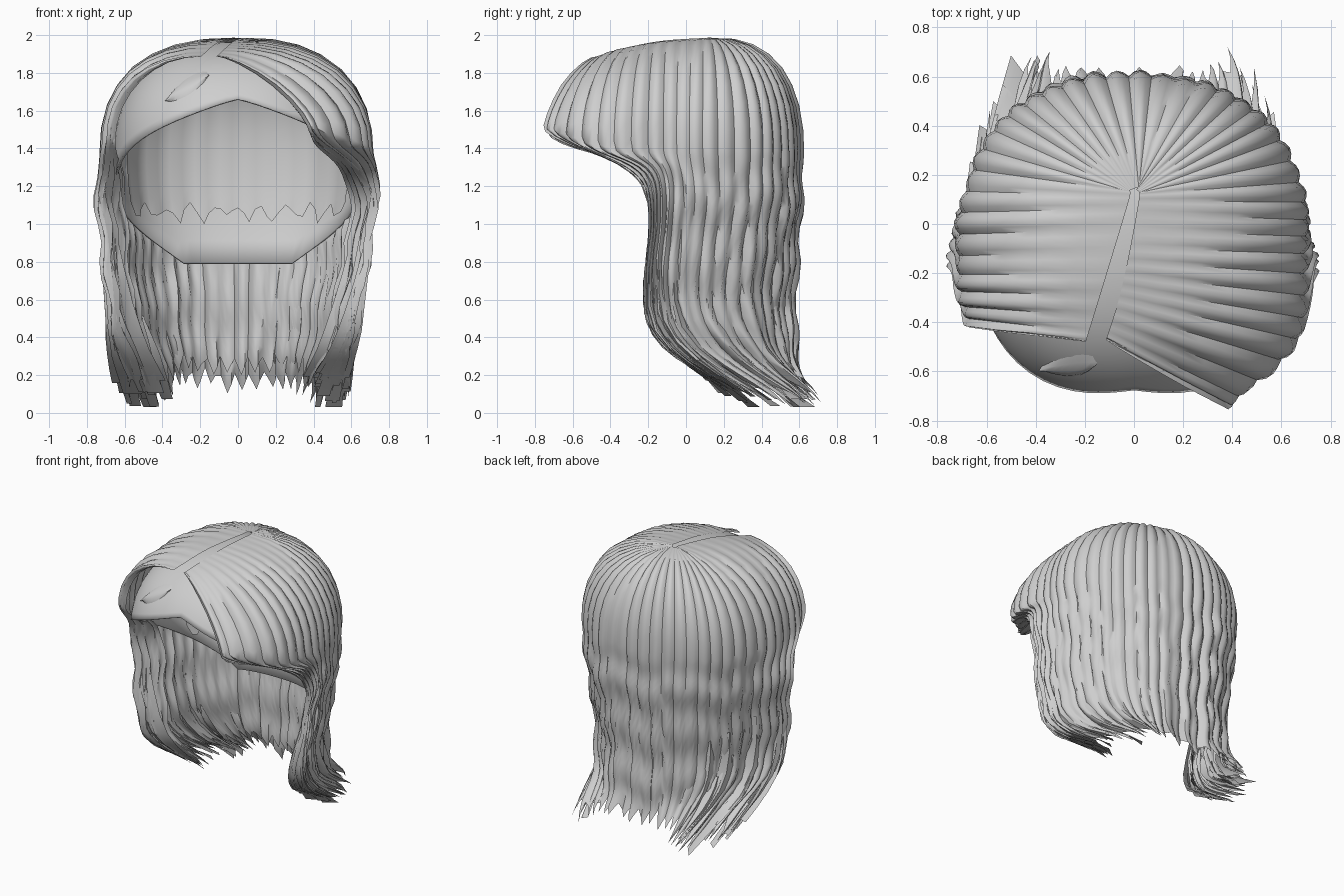
import bpy, bmesh, math, random
from mathutils import Vector as V

if "Cube" in bpy.data.objects:
    bpy.data.objects.remove(bpy.data.objects["Cube"])

random.seed(4)
mat = bpy.data.materials.new("light_grey")
mat.diffuse_color = (0.62, 0.62, 0.62, 1)
mat.use_nodes = True
mat.node_tree.nodes["Principled BSDF"].inputs["Base Color"].default_value = mat.diffuse_color


def strand(root, wide, mid, tip, bulge=.9):
    return V((*root, 0)), V(wide), V(mid), V(tip), bulge


def mirrored(g):
    return tuple(V((-p.x, p.y, p.z)) for p in g[:4]) + g[4:]


def folded(g):
    """Inner return of a front curtain edge."""
    root, wide, mid, tip, bulge = g
    return (root, wide * .97, V((mid.x * .86, mid.y + .16, mid.z)),
            V((tip.x * .75, tip.y + .05, tip.z)), bulge)


# Guide strands: parting root, widest point, mid drape, tip
front_left = strand((-.19, -.46), (-.67, -.4, 1.48), (-.7, -.2, 1.15), (-.5, .2, .1), 1)
side_left = strand((-.11, -.2), (-.71, -.2, 1.4), (-.73, -.1, 1.12), (-.56, .44, .03))
rear_side = strand((-.02, .1), (-.69, .1, 1.4), (-.66, .12, 1.12), (-.46, .6, .04))
rear_corner = strand((-.02, .13), (-.56, .39, 1.4), (-.54, .38, 1.12), (-.35, .69, .04))
rear_inner = strand((-.01, .14), (-.32, .55, 1.4), (-.31, .55, 1.12), (-.25, .62, .12))
rear_middle = strand((.02, .15), (0, .6, 1.4), (0, .59, 1.12), (0, .58, .1))
side_right = strand((-.02, -.12), (.69, -.15, 1.4), (.71, -.08, 1.18), (.54, .42, .03))
sweep_right = strand((-.06, -.3), (.66, -.46, 1.42), (.72, -.18, 1.2), (.5, .27, .08), 1)
front_right = strand((-.11, -.46), (.4, -.72, 1.5), (.68, -.21, 1.18), (.45, .2, .12), 1.4)
G = [folded(front_left), front_left, side_left, rear_side, rear_corner, rear_inner,
     rear_middle] + [mirrored(g) for g in (rear_inner, rear_corner, rear_side)] + [
     side_right, sweep_right, front_right, folded(front_right)]
LAST = len(G) - 1


def spline(a, b, c, d, t):
    return .5 * (2 * b + (c - a) * t + (2 * a - 5 * b + 4 * c - d) * t * t
                 + (3 * b - a - 3 * c + d) * t ** 3)


def guide(i, s):
    root, e, m, tip, bulge = G[max(0, min(LAST, i))]
    if s <= 1:      # dome over the skull
        k = s * math.pi / 2
        h, v = math.sin(k) ** bulge, max(0, math.cos(k)) ** bulge
        top = 1.985 - .3 * (root.y - .1) ** 2
        return V((root.x + (e.x - root.x) * h, root.y + (e.y - root.y) * h,
                  e.z + (top - e.z) * v))
    low = V((m.x * (.9 if m.x < 0 else .85), m.y * .93, .47))
    pts = [e + V((0, 0, .3)), e, m, low, tip, tip * 2 - low]
    k = min(int(s - 1), 2)
    return spline(*pts[k:k + 4], s - 1 - k)


def surf(c, s):
    i = min(int(c), LAST - 1)
    return spline(*[guide(i + k, s) for k in (-1, 0, 1, 2)], c - i)


def outward(p):
    return (p - V((0, 0, min(p.z, 1.3)))).normalized()


def make(name, verts, faces, angle=45):
    me = bpy.data.meshes.new(name)
    me.from_pydata(verts, [], faces)
    me.materials.append(mat)
    bm = bmesh.new()
    bm.from_mesh(me)
    bmesh.ops.remove_doubles(bm, verts=bm.verts, dist=.0002)
    bm.to_mesh(me)
    bm.free()
    ob = bpy.data.objects.new(name, me)
    bpy.context.collection.objects.link(ob)
    bpy.ops.object.select_all(action='DESELECT')
    ob.select_set(True)
    bpy.context.view_layer.objects.active = ob
    bpy.ops.object.shade_smooth_by_angle(angle=math.radians(angle))
    return ob


def grid(name, cols, angle=45):
    n = len(cols[0])
    faces = [(a * n + b, a * n + b + 1, a * n + n + b + 1, a * n + n + b)
             for a in range(len(cols) - 1) for b in range(n - 1)]
    return make(name, [p for col in cols for p in col], faces, angle)


def hair_layer(name, c0, c1, s0, s1, strands, scale, rows, amp):
    """Corrugated sheet of strands with pointed ends."""
    cols = []
    for k in range(strands * 4 + 1):
        u = (k % 4) / 4
        if k % 4 == 0:
            cut, push = random.uniform(0, .14), random.uniform(-.02, .02)
            phase, puff = random.uniform(-.06, .06), random.uniform(.5, 1.2)
        c = c0 + (c1 - c0) * k / (strands * 4)
        end = s1 - .26 * abs(2 * u - 1) - cut
        col = []
        for j in range(rows + 1):
            s = s0 + (end - s0) * j / rows
            p = surf(c, s)
            p.x *= scale
            p.y *= scale
            lift = amp * puff * math.sin(math.pi * u) * min(1, s * 2)
            drape = max(0, min(1, s - 1))
            lift += drape * .014 * math.cos((p.z - 1.12 + phase) * 18.5)
            lift += push * max(0, s - 2) * .7
            col.append(p + outward(p) * lift)
        cols.append(col)
    return grid(name, cols, 50)


# Outer hair and a shorter layer beneath it
hair_layer("outer_hair", 0, LAST, 0, 4, 46, 1, 30, .024)
hair_layer("under_hair", 2.2, 10.8, 1.1, 3.75, 30, .95, 16, .018)

# Loose curled locks at the side ends
verts, faces = [], []
for side in (0, 1):
    for k in range(26):
        c = random.uniform(.2, 4.3)
        c = LAST - c if side else c
        s0, s1 = random.uniform(2.3, 3.0), random.uniform(3.7, 4.03)
        off = random.uniform(-.05, .04)
        w, twist = random.uniform(.12, .25), random.uniform(-.06, .06)
        base = len(verts)
        for j in range(7):
            t = j / 6
            half = w * (1 - t ** 2) * min(1, .3 + t * 2)
            for q in (-1, 0, 1):
                p = surf(max(0, min(LAST, c + q * half)), s0 + (s1 - s0) * t)
                lift = off * min(1, t * 2) + .022 * (q == 0) + twist * q * t
                p += outward(p) * lift
                p.z = max(p.z, 0)
                verts.append(p)
        for j in range(6):
            for q in (0, 1):
                a = base + j * 3 + q
                faces.append((a, a + 1, a + 4, a + 3))
make("curled_locks", verts, faces, 30)


# Skull cap with an open face: rim drops from forehead to flat nape
def rim(a):
    d = abs((a + 180) % 360 - 180)
    return 1.66 - .87 * min(1, d / 145) ** 1.2


def cap_point(a, z, scale=1):
    r = math.radians(a)
    dx, dy = math.sin(r), -math.cos(r)
    depth = .74 if dy < 0 else .55
    rad = (abs(dx / .65) ** 2.4 + abs(dy / depth) ** 2.4) ** (-1 / 2.4) * scale
    if z > 1.35:
        rad *= max(0, 1 - ((z - 1.35) / .61) ** 2.35) ** (1 / 2.35)
    else:
        rad *= 1 - .18 * ((1.35 - z) / .56) ** 2
    return V((dx * rad, dy * rad, z))


cap = grid("skull_cap", [[cap_point(a, 1.96 - (1.96 - rim(a)) * (j / 18) ** 1.9)
                          for j in range(19)] for a in range(180, 541, 5)], 60)
sol = cap.modifiers.new("thickness", 'SOLIDIFY')
sol.thickness = .012
sol.offset = 0

# Strand ends showing on the inside of the cap
cols = []
for k in range(41):
    a = 110 + k * 140 / 40
    bottom = 1.0 + .035 * abs(k % 4 - 2) + random.uniform(0, .05)
    cols.append([cap_point(a, 1.75 + (bottom - 1.75) * j / 8,
                           .95 - .012 * (k % 4 == 2)) for j in range(9)])
grid("inner_fringe", cols)

# Small stray tuft on the forehead
cols = []
for k in range(9):
    t = k / 8
    w = .06 * abs(math.sin(math.pi * t)) ** .6
    cols.append([cap_point(-33 + 18 * t, 1.65 + .14 * t ** .7 + w * q / 2,
                           1.01 + .008 * (4 - q * q)) for q in range(-2, 3)])
grid("forehead_tuft", cols)
